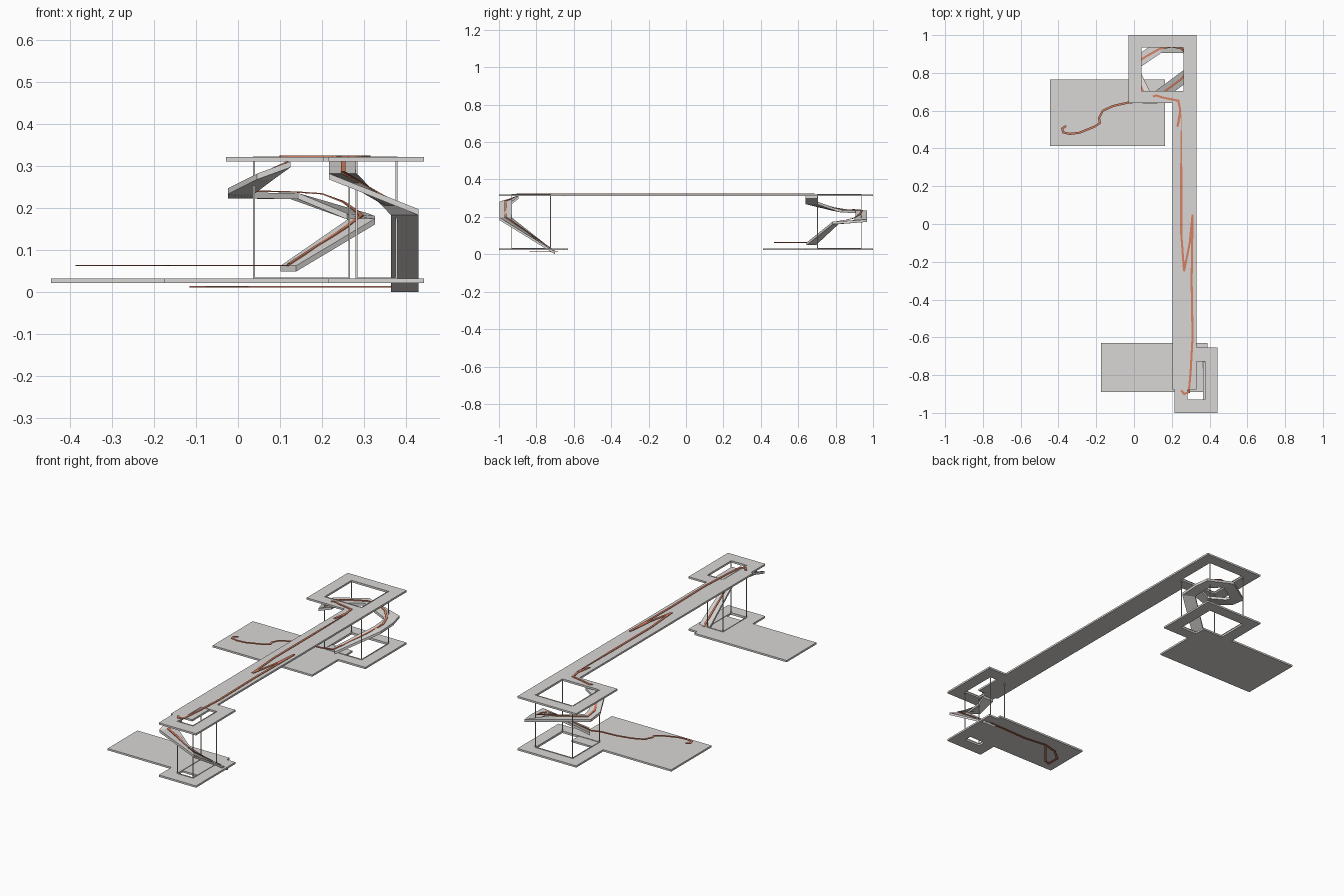
import bpy
from mathutils import Vector

if "Cube" in bpy.data.objects:
    bpy.data.objects.remove(bpy.data.objects["Cube"])


def material(name, rgb):
    m = bpy.data.materials.new(name)
    m.diffuse_color = (*rgb, 1)
    m.use_nodes = True
    m.node_tree.nodes["Principled BSDF"].inputs["Base Color"].default_value = m.diffuse_color
    return m


GREY = material("warm_grey", (0.70, 0.68, 0.66))
ORANGE = material("terracotta", (0.68, 0.22, 0.125))


def mesh_object(name, verts, faces, mat):
    me = bpy.data.meshes.new(name)
    me.from_pydata(verts, [], faces)
    me.materials.append(mat)
    ob = bpy.data.objects.new(name, me)
    bpy.context.collection.objects.link(ob)
    return ob


def box(name, x0, x1, y0, y1, z0, z1, mat=GREY):
    v = [(x, y, z) for z in (z0, z1) for x, y in ((x0, y0), (x1, y0), (x1, y1), (x0, y1))]
    f = [(3, 2, 1, 0), (4, 5, 6, 7)] + [(i, (i + 1) % 4, (i + 1) % 4 + 4, i + 4) for i in range(4)]
    return mesh_object(name, v, f, mat)


def ring(name, outer, hole, z0, z1):
    """Rectangular floor slab with a rectangular opening."""
    def corners(r, z):
        x0, x1, y0, y1 = r
        return [(x0, y0, z), (x1, y0, z), (x1, y1, z), (x0, y1, z)]
    v = corners(outer, z0) + corners(hole, z0) + corners(outer, z1) + corners(hole, z1)
    f = []
    for i in range(4):
        j = (i + 1) % 4
        f += [(j, i, i + 4, j + 4), (i + 8, j + 8, j + 12, i + 12),
              (i, j, j + 8, i + 8), (j + 4, i + 4, i + 12, j + 12)]
    return mesh_object(name, v, f, GREY)


def ribbon(name, pts, width, thick, mat=GREY):
    """Strip of constant width following a path, with mitred corners."""
    pts = [Vector(p) for p in pts]
    dirs = [(b - a).to_2d().normalized() for a, b in zip(pts, pts[1:])]
    v, f = [], []
    for i, p in enumerate(pts):
        d0, d1 = dirs[max(i - 1, 0)], dirs[min(i, len(dirs) - 1)]
        t = (d0 + d1).normalized()
        n = Vector((-t.y, t.x)) * (width / 2) / max(t.dot(d1), 0.6)
        for s, h in ((1, 0.5), (-1, 0.5), (-1, -0.5), (1, -0.5)):
            v.append((p.x + s * n.x, p.y + s * n.y, p.z + h * thick))
    for i in range(len(dirs)):
        for k in range(4):
            a, b = i * 4 + k, i * 4 + (k + 1) % 4
            f.append((b, a, a + 4, b + 4))
    e = len(v) - 4
    f += [(0, 1, 2, 3), (e + 3, e + 2, e + 1, e)]
    return mesh_object(name, v, f, mat)


def trail(name, pts):
    """Thin flat painted path."""
    return ribbon(name, pts, 0.011, 0.003, ORANGE)


LO, LO_T, HI, HI_T = 0.022, 0.032, 0.311, 0.321

# floor slabs
box("lower_north_floor", -0.445, 0.165, 0.413, 0.765, LO, LO_T)
box("lower_south_floor", -0.175, 0.39, -0.89, -0.63, LO, LO_T)
box("upper_walkway", 0.203, 0.332, -0.875, 0.675, HI, HI_T)

# stairwell rings, corner posts and rails
for side, outer, hole in (("north", (-0.028, 0.332, 0.64, 1.0), (0.038, 0.265, 0.703, 0.937)),
                          ("south", (0.215, 0.443, -1.0, -0.655), (0.282, 0.377, -0.932, -0.725))):
    ring(side + "_lower_ring", outer, hole, LO, LO_T)
    ring(side + "_upper_ring", outer, hole, HI, HI_T)
    x0, x1, y0, y1 = hole
    r = 0.002
    for x in (x0, x1):
        for y in (y0, y1):
            box(side + "_post", x - r, x + r, y - r, y + r, LO_T, HI)
    for z in (LO_T, HI_T - 0.001):
        for y in (y0, y1):
            box(side + "_rail", x0, x1, y - r, y + r, z, z + 0.003)
        for x in (x0, x1):
            box(side + "_rail", x - r, x + r, y0, y1, z, z + 0.003)

# ramps
north = [(0.12, 0.67, 0.056), (0.295, 0.80, 0.168), (0.295, 0.89, 0.174), (0.285, 0.937, 0.18),
         (0.135, 0.937, 0.228), (0.007, 0.85, 0.230), (0.007, 0.79, 0.240),
         (0.065, 0.67, 0.275), (0.125, 0.67, 0.304)]
south = [(0.25, -0.895, 0.305), (0.25, -0.965, 0.275), (0.397, -0.965, 0.19), (0.397, -0.70, 0.007)]
ribbon("north_ramp", north, 0.062, 0.014)
ribbon("south_ramp", south, 0.066, 0.014)

# walking trails
lift = lambda pts: [(x, y, z + 0.010) for x, y, z in pts]
flat = lambda pts, z: [(x, y, z) for x, y in pts]
trail("north_ramp_trail", [(0.12, 0.67, 0.066), (0.25, 0.767, 0.15), (0.285, 0.81, 0.176), (0.293, 0.85, 0.182),
                           (0.28, 0.90, 0.194), (0.25, 0.93, 0.215), (0.20, 0.94, 0.234), (0.14, 0.93, 0.238),
                           (0.06, 0.885, 0.24)] + lift(north[5:]))
trail("south_ramp_trail", lift(south))
trail("lower_north_trail", flat([(-0.36, 0.52), (-0.38, 0.505), (-0.375, 0.485), (-0.34, 0.477), (-0.29, 0.483),
                                 (-0.21, 0.515), (-0.18, 0.535), (-0.185, 0.56), (-0.165, 0.60), (-0.11, 0.625),
                                 (-0.03, 0.643), (0.06, 0.65), (0.12, 0.67)], 0.063))
trail("lower_south_trail", flat([(0.395, -0.70), (0.30, -0.70), (0.16, -0.705), (0.03, -0.69), (-0.05, -0.71),
                                 (-0.11, -0.76), (-0.11, -0.83), (-0.08, -0.82), (0.02, -0.70)], 0.013))
# the walkway trail is split at its hairpin turns
for part in ([(0.10, 0.675), (0.12, 0.68), (0.15, 0.67), (0.235, 0.653), (0.245, 0.60), (0.23, 0.515)],
             [(0.23, 0.515), (0.25, 0.58), (0.25, 0.30), (0.25, -0.05), (0.265, -0.25)],
             [(0.265, -0.25), (0.295, -0.10), (0.31, 0.05)],
             [(0.31, 0.05), (0.305, -0.30), (0.31, -0.60), (0.30, -0.78), (0.29, -0.89), (0.265, -0.90), (0.25, -0.88)]):
    trail("walkway_trail", flat(part, 0.3235))
